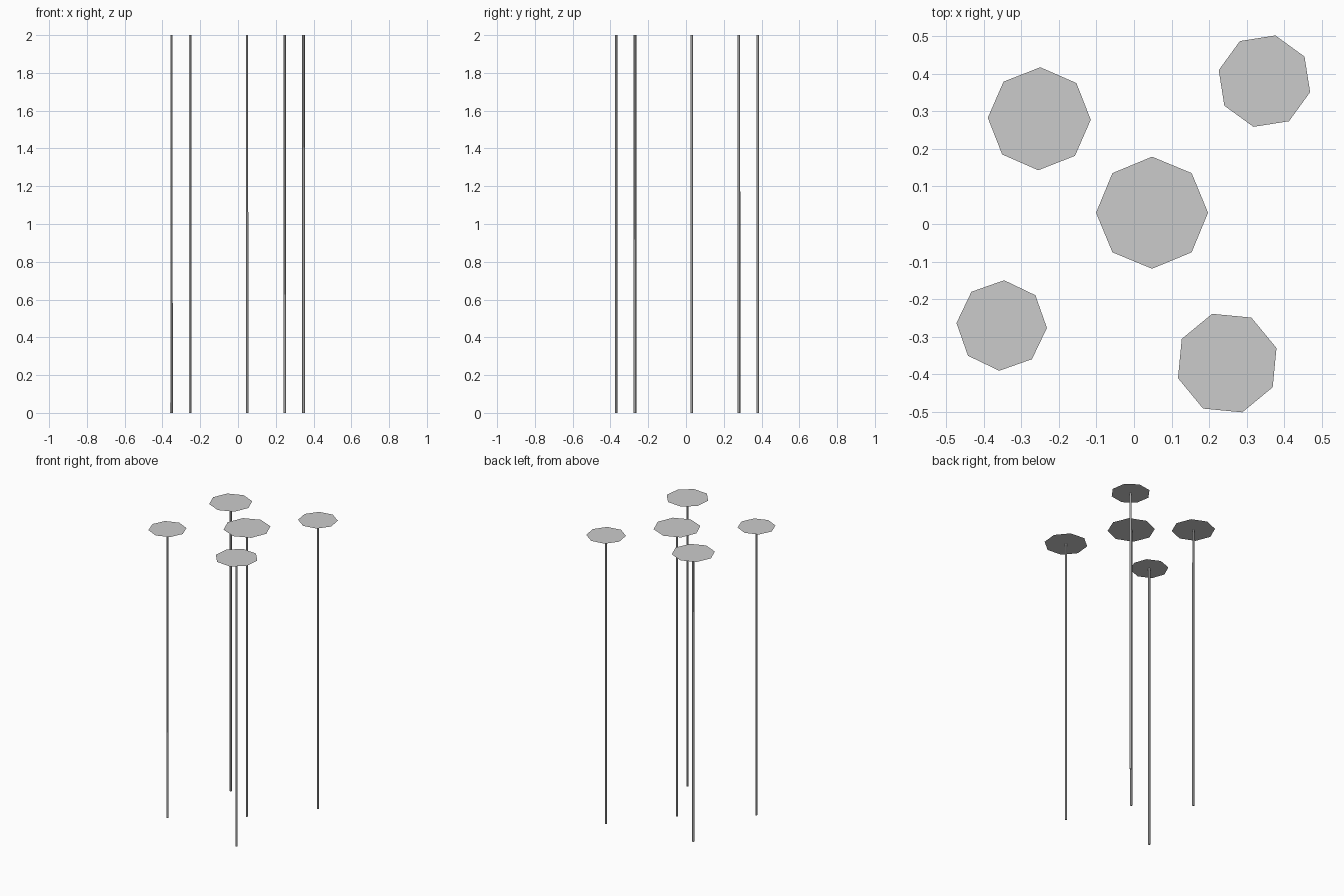
import bpy
from math import radians

if "Cube" in bpy.data.objects:
    bpy.data.objects.remove(bpy.data.objects["Cube"])

# x, y, pad radius, pad rotation in degrees
PADS = [
    (0.048, 0.030, 0.149, 0),
    (-0.252, 0.280, 0.137, -1.1),
    (0.347, 0.380, 0.125, 31.5),
    (-0.352, -0.270, 0.1205, -3.1),
    (0.248, -0.370, 0.137, 17),
]
HEIGHT = 2.0


def set_angle(ob, deg):
    # Primitive rings start on +y, so a multiple of 45 degrees keeps the octagon aligned
    ob.rotation_euler.z = radians(deg)


for i, (x, y, r, deg) in enumerate(PADS, 1):
    # Thin stem
    bpy.ops.mesh.primitive_cone_add(vertices=6, radius1=0.0075, radius2=0.007, depth=HEIGHT,
                                    location=(x, y, HEIGHT / 2))
    stem = bpy.context.object
    stem.name = f"stem_{i}"
    set_angle(stem, deg)

    # Flat eight-sided floating leaf
    bpy.ops.mesh.primitive_circle_add(vertices=8, radius=r, fill_type='NGON',
                                      location=(x, y, HEIGHT))
    pad = bpy.context.object
    pad.name = f"leaf_pad_{i}"
    set_angle(pad, deg)
